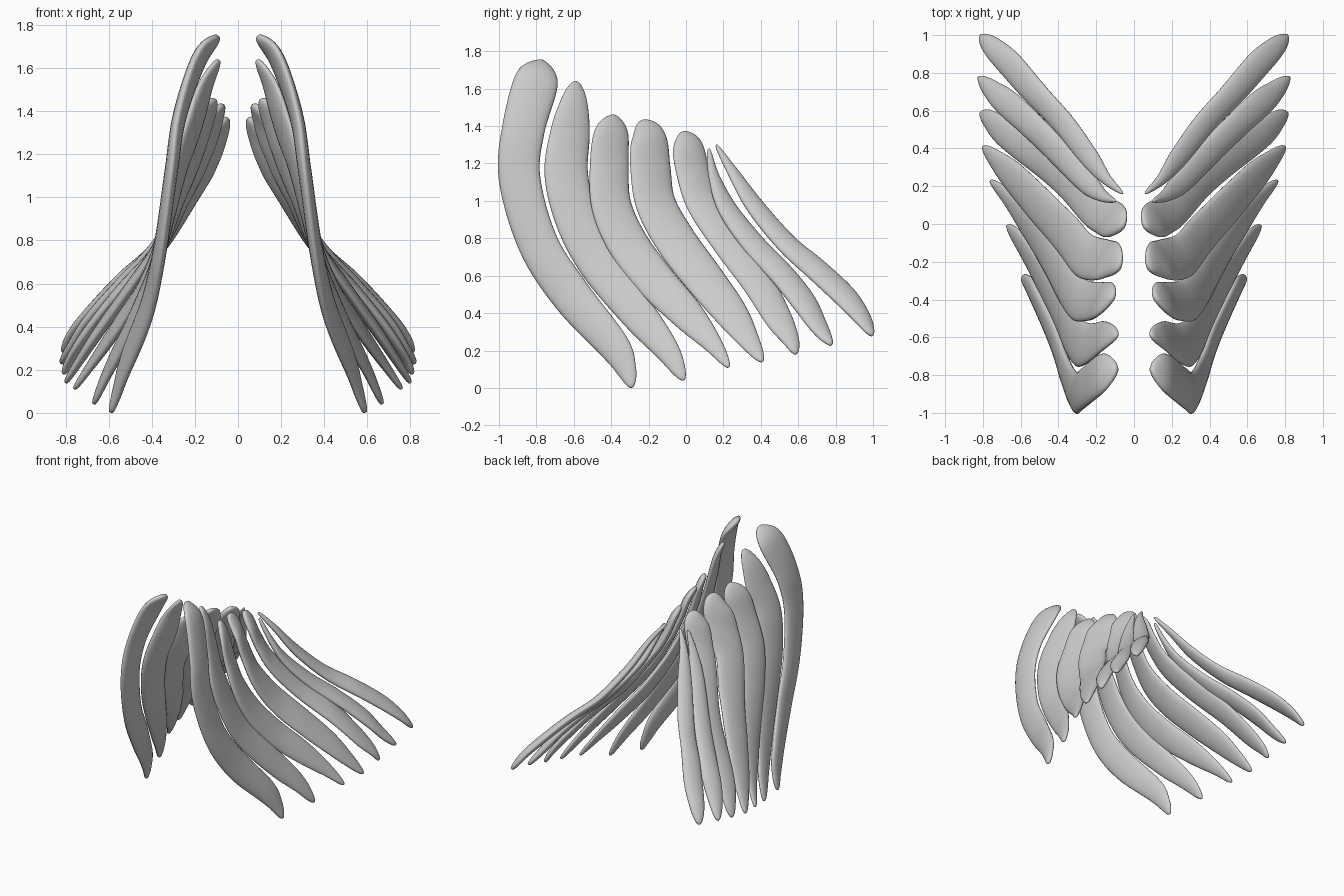
import bpy, bmesh, math
from mathutils import Vector

cube = bpy.data.objects.get("Cube")
if cube:
    bpy.data.objects.remove(cube, do_unlink=True)

# One plain grey for the whole pair of wings
grey = bpy.data.materials.new("light_grey")
grey.use_nodes = True
grey.diffuse_color = (.6, .6, .6, 1)
grey.node_tree.nodes["Principled BSDF"].inputs["Base Color"].default_value = grey.diffuse_color

RING = 20
STEPS = 8


def spline(points, t):
    """Smooth curve through the points; t counts stations."""
    last = len(points) - 1
    i = min(int(t), last - 1)
    f = t - i
    p, q = points[i], points[i + 1]
    before = points[i - 1] if i > 0 else 2 * p - q
    after = points[i + 2] if i + 2 <= last else 2 * q - p
    return p + .5 * f * ((q - before)
                         + f * (2 * before - 5 * p + 4 * q - after)
                         + f * f * (3 * (p - q) + after - before))


def feather(name, lean_root, lean_tip, stations, thickness=.03):
    """Sweep a flat oval along stations of (y, z, x, half width), root to tip.
    The lean turns the trailing edge of the blade inward."""
    # Squared widths make the ends close in a round shape
    points = [Vector((x, y, z, w * w)) for y, z, x, w in stations]
    widest = max(w for _, _, _, w in stations)
    last = len(points) - 1
    params = [i / STEPS for i in range(1, last * STEPS)]
    params = [.03] + params + [last - .03]

    bm = bmesh.new()
    rings = []
    for t in params:
        sample = spline(points, t)
        centre = sample.to_3d()
        half = math.sqrt(max(sample.w, .00001))
        along = (spline(points, min(t + .05, last)) - spline(points, max(t - .05, 0))).to_3d()
        lean = lean_root + (lean_tip - lean_root) * t / last
        across = Vector((0, -along.z, along.y)).normalized()
        across.x = lean
        normal = along.cross(across).normalized()
        across *= half
        # Thickness falls off more slowly than width, so the ends stay plump
        normal *= thickness * math.sqrt(half / widest)
        ring = []
        for k in range(RING):
            a = math.tau * k / RING
            ring.append(bm.verts.new(centre + across * math.cos(a) + normal * math.sin(a)))
        rings.append(ring)

    # Skin between neighbouring rings, then close both ends to a point
    for r, s in zip(rings, rings[1:]):
        for k in range(RING):
            n = (k + 1) % RING
            bm.faces.new((r[k], r[n], s[n], s[k]))
    for ring, end in ((rings[0], points[0]), (rings[-1], points[-1])):
        pole = bm.verts.new(end.to_3d())
        for k in range(RING):
            bm.faces.new((ring[k], ring[(k + 1) % RING], pole))
    bmesh.ops.recalc_face_normals(bm, faces=bm.faces)
    for face in bm.faces:
        face.smooth = True

    mesh = bpy.data.meshes.new(name)
    bm.to_mesh(mesh)
    bm.free()
    mesh.materials.append(grey)
    obj = bpy.data.objects.new(name, mesh)
    bpy.context.scene.collection.objects.link(obj)
    # Copy to the other wing
    obj.modifiers.new("other_wing", 'MIRROR').use_axis[0] = True


# Feathers from the leading edge to the trailing edge
feather("leading_feather", -.1, .15, [
    (-.77, 1.75, .09, 0), (-.8, 1.64, .18, .117), (-.87, 1.38, .27, .114),
    (-.89, 1.12, .31, .111), (-.79, .77, .36, .107), (-.61, .49, .42, .106),
    (-.39, .23, .52, .085), (-.32, .1, .56, .055), (-.29, 0, .59, 0)], .032)

feather("second_feather", -.4, 0, [
    (-.59, 1.64, .09, 0), (-.6, 1.52, .15, .075), (-.62, 1.36, .2, .106),
    (-.64, 1.14, .27, .116), (-.58, .89, .33, .114), (-.46, .66, .39, .11),
    (-.26, .4, .5, .095), (-.1, .2, .6, .065), (-.01, .04, .67, 0)])

feather("third_feather", -.5, -.15, [
    (-.39, 1.46, .11, 0), (-.4, 1.36, .16, .092), (-.41, 1.2, .21, .103),
    (-.4, .98, .29, .106), (-.31, .77, .36, .108), (-.16, .57, .45, .103),
    (0, .4, .56, .088), (.14, .24, .67, .052), (.23, .11, .76, 0)])

feather("fourth_feather", -.6, -.3, [
    (-.24, 1.43, .08, 0), (-.2, 1.33, .13, .095), (-.19, 1.17, .19, .107),
    (-.16, .98, .27, .106), (-.05, .78, .36, .108), (.1, .58, .5, .103),
    (.24, .4, .63, .088), (.34, .25, .73, .055), (.41, .14, .8, 0)])

feather("fifth_feather", -.65, -.45, [
    (-.02, 1.37, .06, 0), (.01, 1.28, .1, .082), (.04, 1.14, .15, .088),
    (.09, .98, .23, .084), (.23, .77, .36, .084), (.38, .57, .54, .084),
    (.49, .38, .69, .072), (.56, .26, .77, .045), (.59, .18, .81, 0)])

feather("sixth_feather", -.8, -.8, [
    (.12, 1.28, .1, 0), (.15, 1.13, .17, .027), (.22, .96, .25, .048),
    (.36, .77, .38, .058), (.51, .61, .53, .062), (.63, .46, .66, .062),
    (.71, .33, .75, .045), (.78, .23, .82, 0)])

feather("trailing_feather", -.8, -1, [
    (.16, 1.3, .06, 0), (.24, 1.17, .15, .025), (.37, .97, .25, .045),
    (.54, .77, .38, .052), (.7, .63, .53, .058), (.85, .49, .66, .058),
    (.94, .38, .75, .043), (1, .28, .81, 0)])
